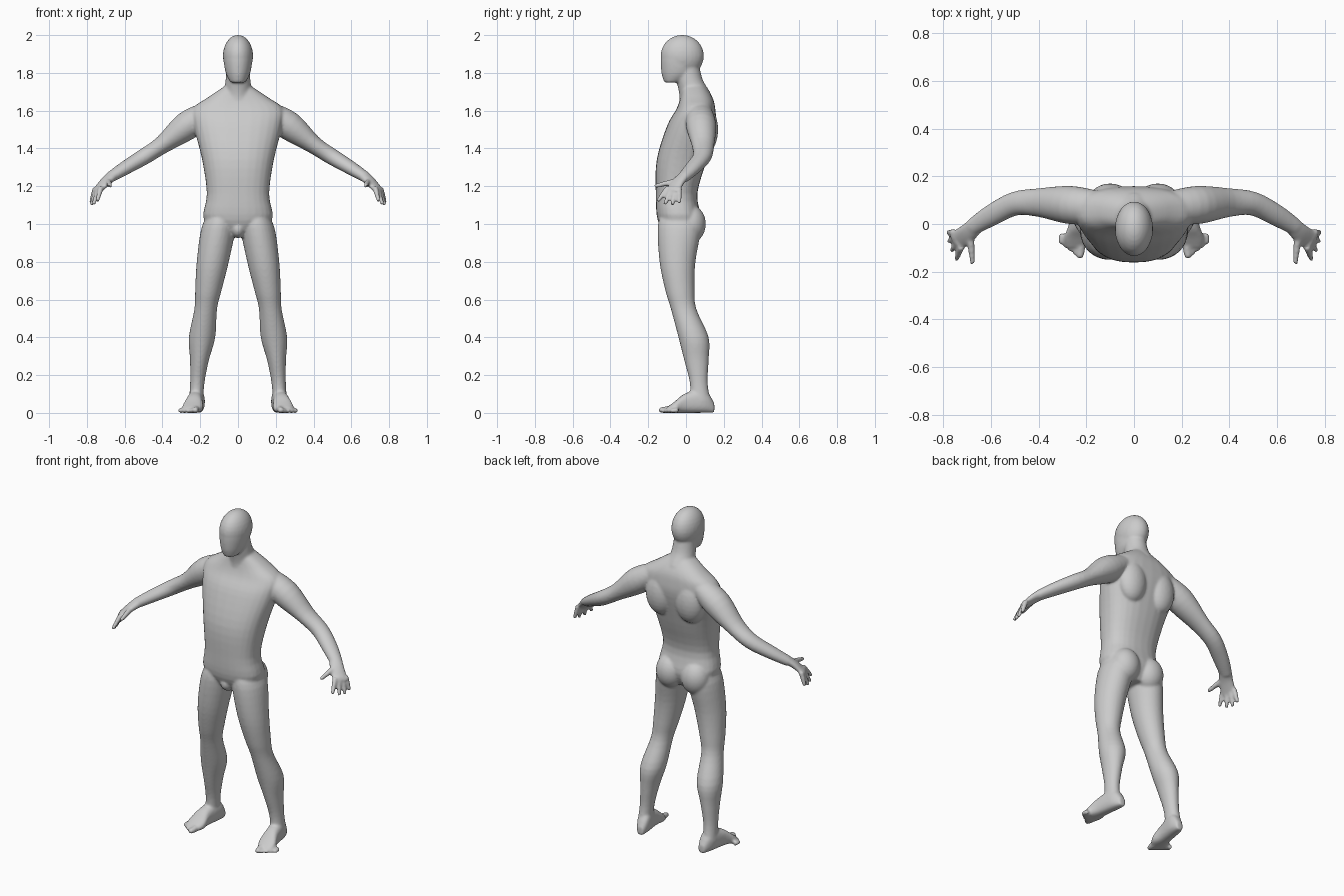
import bpy, bmesh, math
from mathutils import Vector, Matrix

cube = bpy.data.objects.get("Cube")
if cube:
    bpy.data.objects.remove(cube, do_unlink=True)

SIDES, STEPS = 28, 4
RIGHTWARD, BACKWARD, UPWARD = Vector((1, 0, 0)), Vector((0, 1, 0)), Vector((0, 0, 1))
bm = bmesh.new()


def resample(rows):
    """Catmull-Rom interpolation between rows of numbers."""
    out = []
    last = len(rows) - 1
    for i in range(last):
        neighbours = rows[max(i - 1, 0)], rows[i], rows[i + 1], rows[min(i + 2, last)]
        for k in range(STEPS):
            t = k / STEPS
            out.append([b + t / 2 * (c - a + t * (2 * a - 5 * b + 4 * c - d + t * (3 * (b - c) + d - a)))
                        for a, b, c, d in zip(*neighbours)])
    out.append(rows[last])
    return out


def rounded(value, power):
    """Superellipse coordinate: a higher power gives a boxier section."""
    return math.copysign(abs(value) ** (2 / power), value)


def loft(rows, side=1, axes=None, power=2):
    """Skin rings given as (x, y, z, half width, half depth)."""
    rows = resample(rows)
    centres = [Vector(row[:3]) for row in rows]
    rings = []
    for i, (centre, row) in enumerate(zip(centres, rows)):
        if axes:
            u, v = axes
        else:
            along = centres[min(i + 1, len(rows) - 1)] - centres[max(i - 1, 0)]
            u = along.cross(UPWARD).normalized()
            v = u.cross(along).normalized()
        ring = []
        for k in range(SIDES):
            angle = math.tau * k / SIDES
            point = (centre + u * row[3] * rounded(math.cos(angle), power)
                     + v * row[4] * rounded(math.sin(angle), power))
            ring.append(bm.verts.new((point.x * side, point.y, point.z)))
        rings.append(ring)
    for lower, upper in zip(rings, rings[1:]):
        for k in range(SIDES):
            n = (k + 1) % SIDES
            bm.faces.new((lower[k], lower[n], upper[n], upper[k]))
    bm.faces.new(rings[0])
    bm.faces.new(rings[-1])


def column(rows, side=1, centre_line=lambda z: 0, power=2):
    """Upright loft from (height, half width, front, back)."""
    loft([(centre_line(z), (front + back) / 2, z, width, (back - front) / 2)
          for z, width, front, back in rows], side, (RIGHTWARD, BACKWARD), power)


def ellipsoid(centre, radii):
    bmesh.ops.create_uvsphere(bm, u_segments=SIDES, v_segments=SIDES // 2, radius=1,
                              matrix=Matrix.Translation(centre) @ Matrix.Diagonal((*radii, 1)))


def finger(base, tip, radius, side):
    """Slim tapering tube, used for fingers, thumbs and toes."""
    rows = []
    for k in range(STEPS):
        t = k / (STEPS - 1)
        thickness = radius * (1 - t * t / 3)
        rows.append((*base.lerp(tip, t), thickness, thickness))
    loft(rows, side)


def leg_line(z):
    """Legs spread apart towards the ankles."""
    return .225 - z ** 1.4 / 8


# Torso
column([(.93, .06, -.1, .04), (1.02, .18, -.15, .08), (1.16, .165, -.16, .06),
        (1.34, .19, -.155, .11), (1.52, .235, -.1, .155), (1.61, .24, -.05, .155),
        (1.67, .16, -.03, .14), (1.73, .07, -.02, .1)], power=2.4)
ellipsoid((0, -.09, .975), (.04, .055, .05))

# Neck
column([(1.6, .11, -.04, .13), (1.68, .08, -.035, .135), (1.76, .066, -.05, .09), (1.84, .06, -.06, .07)])

# Face and cranium
column([(1.75, .04, -.115, -.03), (1.8, .065, -.13, .05), (1.88, .076, -.134, .07), (1.93, .06, -.12, .06)])
ellipsoid((0, -.02, 1.89), (.08, .115, .111))

for side in (1, -1):
    # Shoulder blades and buttocks
    ellipsoid((side * .1, .1, 1.5), (.09, .07, .13))
    ellipsoid((side * .085, .025, 1), (.085, .08, .1))

    # Legs
    column([(1.06, .06, -.13, .06), (.98, .09, -.15, .08), (.8, .085, -.14, .05),
            (.65, .07, -.11, .045), (.55, .06, -.08, .055), (.4, .07, -.04, .12),
            (.28, .05, -.01, .12), (.16, .038, .02, .115), (.06, .038, .02, .13)], side, leg_line)

    # Feet, from heel to ball
    foot = [(.15, .02, .05), (.1, .04, .12), (0, .043, .105), (-.06, .055, .06), (-.1, .04, .03)]
    loft([(.23 - .15 * y, y, height / 2, width, height / 2) for y, width, height in foot],
         side, (RIGHTWARD, UPWARD), 2.5)

    # Toes, from big to little
    for i in range(5):
        t = i / 4
        radius = .014 if i else .019
        base = Vector((.22 + .08 * t, -.08 + .04 * t, radius))
        finger(base, base + Vector((.007, -.064 + .02 * t, -radius / 4)), radius, side)

    # Arms
    loft([(.16, .07, 1.59, .07, .06), (.27, .08, 1.52, .08, .076), (.4, .09, 1.42, .06, .048),
          (.5, .085, 1.355, .05, .043), (.6, .035, 1.295, .045, .036), (.68, -.015, 1.245, .035, .028)], side)

    # Palms
    loft([(.66, 0, 1.26, .035, .028), (.7, -.04, 1.225, .041, .022), (.75, -.075, 1.17, .045, .015)], side)

    # Fingers, fanned from first to last, and the thumb
    for i in range(4):
        t = i / 3
        knuckle = Vector((.725, -.095, 1.195)).lerp(Vector((.755, -.035, 1.19)), t)
        tip = Vector((.745, -.15, 1.12)).lerp(Vector((.78, -.035, 1.11)), t)
        finger(knuckle, tip + Vector((.01, 0, -.016)) * math.sin(math.pi * t), .0145, side)
    finger(Vector((.688, -.04, 1.23)), Vector((.676, -.167, 1.2)), .016, side)

bmesh.ops.recalc_face_normals(bm, faces=bm.faces)
mesh = bpy.data.meshes.new("body")
bm.to_mesh(mesh)
bm.free()

# Skin colour
grey = (.6, .6, .6, 1)
skin = bpy.data.materials.new("plain grey")
skin.use_nodes = True
skin.diffuse_color = grey
skin.node_tree.nodes["Principled BSDF"].inputs["Base Color"].default_value = grey
mesh.materials.append(skin)

# Fuse the parts into one continuous skin
body = bpy.data.objects.new("body", mesh)
bpy.context.collection.objects.link(body)
fuse = body.modifiers.new("fuse", 'REMESH')
fuse.mode = 'VOXEL'
fuse.voxel_size = .007
soften = body.modifiers.new("soften", 'SMOOTH')
soften.iterations = 7
bpy.ops.object.select_all(action='DESELECT')
body.select_set(True)
bpy.context.view_layer.objects.active = body
bpy.ops.object.convert(target='MESH')
bpy.ops.object.shade_smooth()
